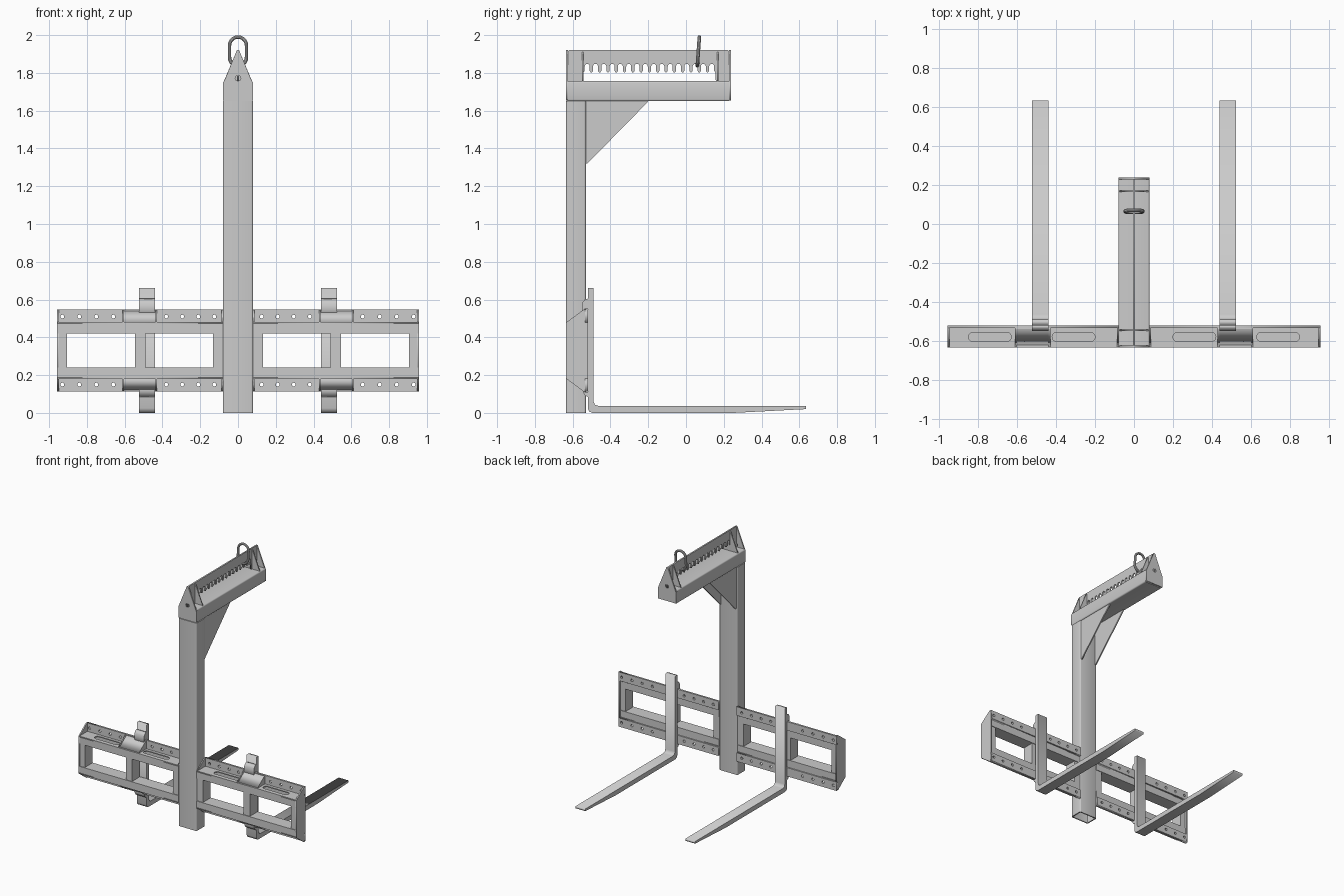
import bpy, bmesh, math
from mathutils import Matrix, Vector

if "Cube" in bpy.data.objects:
    bpy.data.objects.remove(bpy.data.objects["Cube"])

MID_Z = 0.33  # mirror height of the carriage


def finish(name, bm, mx=False, mz=False, smooth=False):
    """Mirror across x = 0 and / or z = MID_Z, then make the object."""
    for on, axis, centre in ((mx, 0, 0.0), (mz, 2, MID_Z)):
        if on:
            dup = bmesh.ops.duplicate(bm, geom=bm.verts[:] + bm.edges[:] + bm.faces[:])["geom"]
            for v in dup:
                if isinstance(v, bmesh.types.BMVert):
                    v.co[axis] = 2 * centre - v.co[axis]
    bmesh.ops.recalc_face_normals(bm, faces=bm.faces[:])
    me = bpy.data.meshes.new(name)
    bm.to_mesh(me)
    bm.free()
    ob = bpy.data.objects.new(name, me)
    bpy.context.collection.objects.link(ob)
    if smooth:
        bpy.ops.object.select_all(action='DESELECT')
        ob.select_set(True)
        bpy.context.view_layer.objects.active = ob
        bpy.ops.object.shade_smooth_by_angle(angle=math.radians(35))
    return ob


def curve_bmesh(cu):
    ob = bpy.data.objects.new("temp", cu)
    bpy.context.collection.objects.link(ob)
    bpy.context.view_layer.update()
    me = bpy.data.meshes.new_from_object(ob.evaluated_get(bpy.context.evaluated_depsgraph_get()))
    bm = bmesh.new()
    bm.from_mesh(me)
    bpy.data.objects.remove(ob)
    bpy.data.curves.remove(cu)
    bpy.data.meshes.remove(me)
    bmesh.ops.remove_doubles(bm, verts=bm.verts[:], dist=1e-5)
    return bm


def add_loop(cu, pts):
    sp = cu.splines.new('POLY')
    sp.points.add(len(pts) - 1)
    for p, co in zip(sp.points, pts):
        p.co = (*co, *([0] * (3 - len(co))), 1)
    sp.use_cyclic_u = True


def plate(name, axis, a, b, outer, holes=(), **kw):
    """Flat plate with holes, from a to b along the axis."""
    cu = bpy.data.curves.new("temp", 'CURVE')
    cu.dimensions, cu.fill_mode, cu.extrude = '2D', 'BOTH', abs(b - a) / 2
    for loop in (outer, *holes):
        add_loop(cu, loop)
    bm = curve_bmesh(cu)
    m = (a + b) / 2
    for v in bm.verts:
        u, w, d = v.co
        d += m
        v.co = {'X': (d, u, w), 'Y': (u, d, w), 'Z': (u, w, d)}[axis]
    return finish(name, bm, **kw)


def box(name, x, y, z, **kw):
    bm = bmesh.new()
    bmesh.ops.create_cube(bm, size=1)
    for v in bm.verts:
        v.co = [r[0] if c < 0 else r[1] for c, r in zip(v.co, (x, y, z))]
    return finish(name, bm, **kw)


def rect(u0, u1, v0, v1):
    return [(u0, v0), (u1, v0), (u1, v1), (u0, v1)]


def stadium(u0, u1, v, r, n=10):
    """Slot lying along u; a circle when both centres meet."""
    arc = [math.pi * i / n for i in range(n + 1)]
    return ([(u1 - r + r * math.sin(t), v - r * math.cos(t)) for t in arc] +
            [(u0 + r - r * math.sin(t), v + r * math.cos(t)) for t in arc[:None]])


def circle(u, v, r, n=16):
    return [(u + r * math.cos(2 * math.pi * i / n), v + r * math.sin(2 * math.pi * i / n)) for i in range(n)]


def round_rect(u0, u1, v0, v1, r, n=3):
    pts = []
    for cu, cv, s in ((u1 - r, v1 - r, 0), (u0 + r, v1 - r, 1), (u0 + r, v0 + r, 2), (u1 - r, v0 + r, 3)):
        for i in range(n + 1):
            t = math.pi / 2 * (s + i / n)
            pts.append((cu + r * math.cos(t), cv + r * math.sin(t)))
    return pts


# mast and arm: hollow tubes with rounded corners
plate("mast", 'Z', 0, 1.65, round_rect(-.08, .08, -.635, -.53, .01),
      [round_rect(-.071, .071, -.626, -.539, .004)], smooth=True)
plate("arm", 'Y', -.628, .228, round_rect(-.08, .08, 1.65, 1.757, .01),
      [round_rect(-.071, .071, 1.659, 1.748, .004)], smooth=True)

# pointed end plates and inner ribs of the arm
cap = [(-.08, 1.655), (.08, 1.655), (.08, 1.74), (.006, 1.92), (-.006, 1.92), (-.08, 1.74)]
rib = [(-.075, 1.755), (.075, 1.755), (.01, 1.91), (-.01, 1.91)]
for label, y0, y1 in (("front", -.635, -.625), ("rear", .228, .238)):
    plate("arm_end_plate_" + label, 'Y', y0, y1, cap, [circle(0, 1.772, .015)])
for label, y in (("front", -.55), ("rear", .165)):
    plate("arm_rib_" + label, 'Y', y, y + .008, rib)

# notched hanger plate along the arm
comb = [(-.545, 1.755), (-.635, 1.755), (-.635, 1.905), (-.62, 1.92),
        (.222, 1.92), (.237, 1.905), (.237, 1.755), (.158, 1.755)]
slots, r = 16, .013
pitch = (.158 + .545) / slots
for k in range(slots):
    c = .158 - pitch * (k + .5)
    comb += [(c + r + .006, 1.803), (c + r, 1.81)]
    comb += [(c + r * math.cos(math.pi * i / 6), 1.835 + r * math.sin(math.pi * i / 6)) for i in range(7)]
    comb += [(c - r, 1.81), (c - r - .006, 1.803)]
plate("notched_hanger_plate", 'X', -.006, .006, comb)

# lifting ring
cu = bpy.data.curves.new("temp", 'CURVE')
cu.dimensions, cu.bevel_depth, cu.bevel_resolution = '3D', .0095, 3
link = stadium(1.838, 1.99, 0, .045)
ring_pts = []
for z, x in link:
    p = (x, .06 + (z - 1.838) * .07, z)
    if not ring_pts or (Vector(p) - Vector(ring_pts[-1])).length > 1e-4:
        ring_pts.append(p)
add_loop(cu, ring_pts)
finish("lifting_ring", curve_bmesh(cu), smooth=True)

# brace plates below the arm
plate("arm_brace", 'X', .062, .072, [(-.53, 1.32), (-.53, 1.652), (-.2, 1.652), (-.208, 1.64), (-.522, 1.32)], mx=True)

# carriage rails: hollow, slotted on the outer face
both = dict(mx=True, mz=True)
x0, x1 = .08, .955
plate("rail_slotted_face", 'Z', .472, .48, rect(x0, x1, -.635, -.53),
      [stadium(.20, .42, -.58, .023), stadium(.63, .85, -.58, .023)], **both)
box("rail_inner_face", (x0, x1), (-.635, -.53), (.42, .428), **both)
box("rail_front_wall", (x0, x1), (-.635, -.627), (.428, .472), **both)
box("rail_back_wall", (x0, x1), (-.538, -.53), (.428, .472), **both)

# drilled strips on the back of the rails
hole_x = (.125, .21, .295, .38, .66, .75, .84, .93)
plate("drilled_strip", 'Y', -.535, -.52, rect(x0, .958, .478, .547),
      [circle(x, .51, .01) for x in hole_x], **both)

# sloped gussets, fork covers and end plates
slope = [(-.635, .478), (-.53, .478), (-.53, .545), (-.542, .545)]
for label, x in (("inner", .08), ("middle_inner", .43), ("middle_outer", .604)):
    plate("rail_gusset_" + label, 'X', x, x + .008, slope, **both)
plate("fork_cover", 'X', .438, .604, [(-.625, .478), (-.53, .478), (-.53, .54), (-.54, .54)], **both)
plate("carriage_end_plate", 'X', .948, .958,
      [(-.635, .182), (-.635, .478), (-.542, .547), (-.52, .547), (-.52, .113), (-.542, .113)], mx=True)

# uprights between the rails
for label, a, b in (("inner", .08, .132), ("middle", .49, .545), ("outer", .905, .95)):
    box("upright_" + label, (a, b), (-.63, -.535), (.235, .425), mx=True)

# forks with tapered tines and their hooks
plate("fork", 'X', .44, .525, [(-.52, .66), (-.52, .025), (-.513, .007), (-.495, 0), (.25, 0), (.635, .02),
      (.635, .037), (-.465, .037), (-.483, .044), (-.49, .062), (-.49, .66)], mx=True)
plate("fork_upper_hook", 'X', .44, .525, [(-.52, .605), (-.536, .6), (-.55, .582), (-.55, .5), (-.537, .5),
      (-.537, .55), (-.52, .55)], mx=True)
plate("fork_lower_hook", 'X', .44, .525, [(-.52, .085), (-.532, .09), (-.546, .11), (-.546, .15), (-.537, .15),
      (-.537, .111), (-.52, .111)], mx=True)
